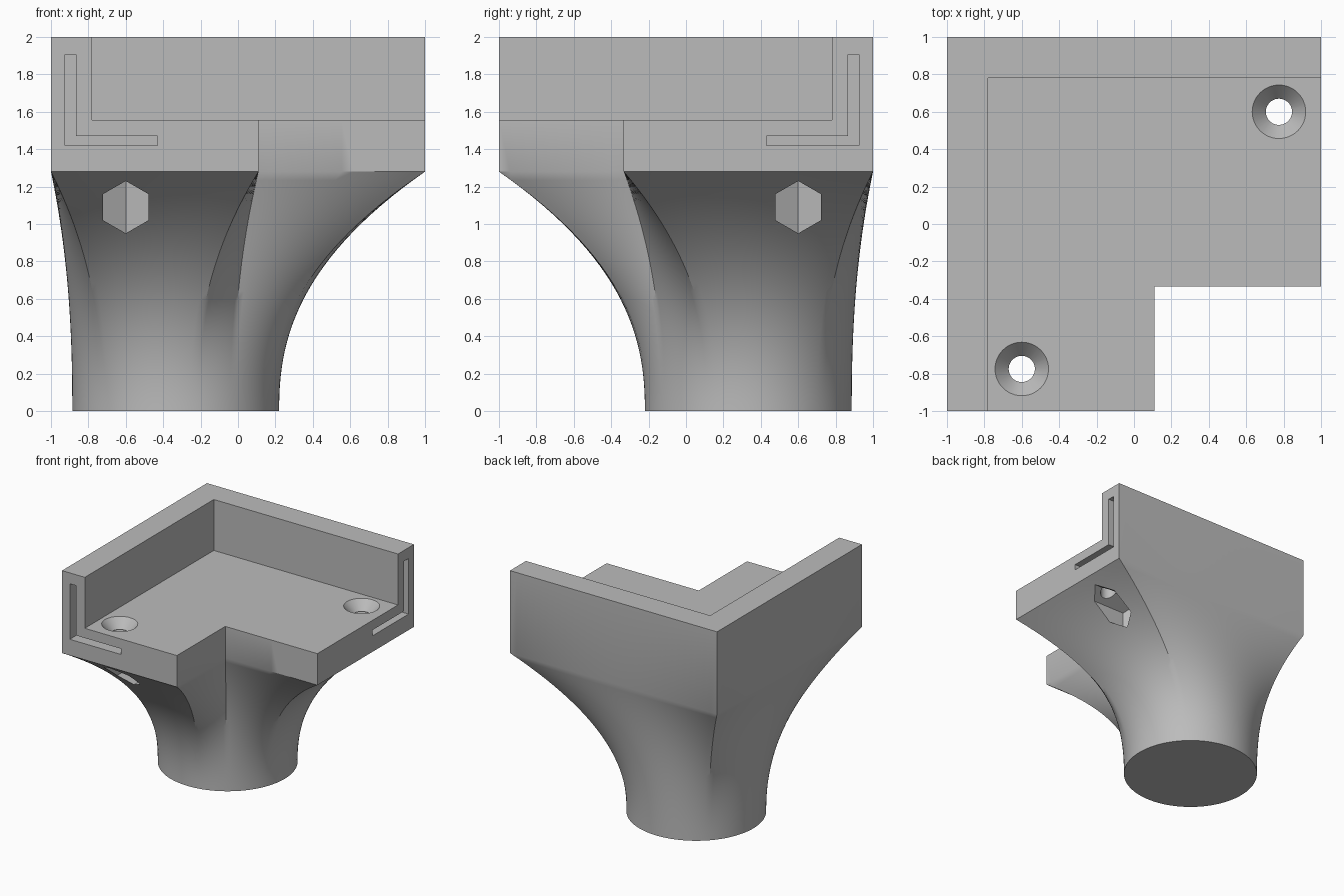
import bpy, bmesh
from math import sin, cos, tan, radians, pi
from mathutils import Vector

cube = bpy.data.objects.get("Cube")
if cube:
    bpy.data.objects.remove(cube)

RIM, FLOOR, TOP = 1.28, 1.555, 2.0
CENTRE, RADIUS = Vector((-0.333, 0.333)), 0.553

grey = bpy.data.materials.new("light_grey")
grey.use_nodes = True
grey.diffuse_color = (0.5, 0.5, 0.5, 1)
grey.node_tree.nodes["Principled BSDF"].inputs["Base Color"].default_value = (0.5, 0.5, 0.5, 1)


def loft(name, rings, crease=None):
    """Bridge equal rings of points and cap both ends; crease splits the last cap."""
    bm = bmesh.new()
    loops = [[bm.verts.new(p) for p in ring] for ring in rings]
    n = len(loops[0])
    for a, b in zip(loops, loops[1:]):
        for i in range(n):
            j = (i + 1) % n
            bm.faces.new((a[i], a[j], b[j], b[i]))
    bm.faces.new(loops[0])
    bm.faces.new(loops[-1])
    if crease:
        bmesh.ops.connect_verts(bm, verts=[loops[-1][i] for i in crease])
    bmesh.ops.recalc_face_normals(bm, faces=bm.faces)
    mesh = bpy.data.meshes.new(name)
    bm.to_mesh(mesh)
    bm.free()
    mesh.materials.append(grey)
    obj = bpy.data.objects.new(name, mesh)
    bpy.context.collection.objects.link(obj)
    return obj


def front(p):
    return p


def side(p):
    """Swap a front feature over to the matching right-hand end."""
    return (-p[1], -p[0], p[2])


# L-shaped outline corners, each paired with its angle on the round base
corners = [((-1, 1), 135), ((-1, -1), 225), ((0.11, -1), 281),
           ((0.11, -0.333), 304), ((1, -0.333), 339), ((1, 1), 405), ((-1, 1), 495)]
outline, base = [], []
for (a, ang_a), (b, ang_b) in zip(corners, corners[1:]):
    a, b = Vector(a), Vector(b)
    steps = max(8, round((b - a).length * 16))
    for i in range(steps):
        t = i / steps
        ang = radians(ang_a + (ang_b - ang_a) * t)
        outline.append(a.lerp(b, t))
        base.append(CENTRE + RADIUS * Vector((cos(ang), sin(ang))))

# Flared foot rising into the full-height block
rings = []
for k in range(29):
    t = k / 28
    rings.append([(*c.lerp(p, t ** 2.35), t * RIM) for c, p in zip(base, outline)])
rings.append([(*p, TOP) for p in outline])
body = loft("corner_foot", rings)

cutters = []

# Tray recess leaving the floor and two walls
tray = [(-0.78, -1.2), (1.2, -1.2), (1.2, 0.78), (-0.78, 0.78)]
cutters.append(loft("tray_cutter", [[(x, y, z) for x, y in tray] for z in (FLOOR, TOP + 0.2)]))

slot = [(-0.925, 1.905), (-0.925, 1.42), (-0.43, 1.42),
        (-0.43, 1.47), (-0.865, 1.47), (-0.865, 1.905)]
hexagon = [(0.14 * sin(i * pi / 3), 0.14 * cos(i * pi / 3)) for i in range(6)]
bore = [(0.143, 1.65), (0.143, FLOOR), (0.07, 1.475), (0.07, 0.95)]

for label, place in (("front", front), ("side", side)):
    # Bracket slot in the end face
    cutters.append(loft(label + "_slot_cutter",
                        [[place((x, y, z)) for x, z in slot] for y in (-1.1, -0.55)]))
    # Countersunk screw hole
    cutters.append(loft(label + "_hole_cutter", [
        [place((-0.6 + r * cos(i * pi / 24), -0.775 + r * sin(i * pi / 24), z)) for i in range(48)]
        for r, z in bore]))
    # Hexagonal nut pocket with a pointed inner end
    near = [place((-0.6 + u, -1.1, 1.09 + v)) for u, v in hexagon]
    far = [place((-0.6 + u, -0.45 - abs(u) * tan(pi / 6), 1.09 + v)) for u, v in hexagon]
    cutters.append(loft(label + "_pocket_cutter", [near, far], crease=(0, 3)))

# Cut everything out of the body, then discard the cutters
bpy.ops.object.select_all(action='DESELECT')
bpy.context.view_layer.objects.active = body
body.select_set(True)
for cutter in cutters:
    mod = body.modifiers.new(cutter.name, 'BOOLEAN')
    mod.operation = 'DIFFERENCE'
    mod.solver = 'EXACT'
    mod.object = cutter
    bpy.ops.object.modifier_apply(modifier=mod.name)
    bpy.data.objects.remove(cutter)

bpy.ops.object.shade_smooth_by_angle(angle=radians(30))
